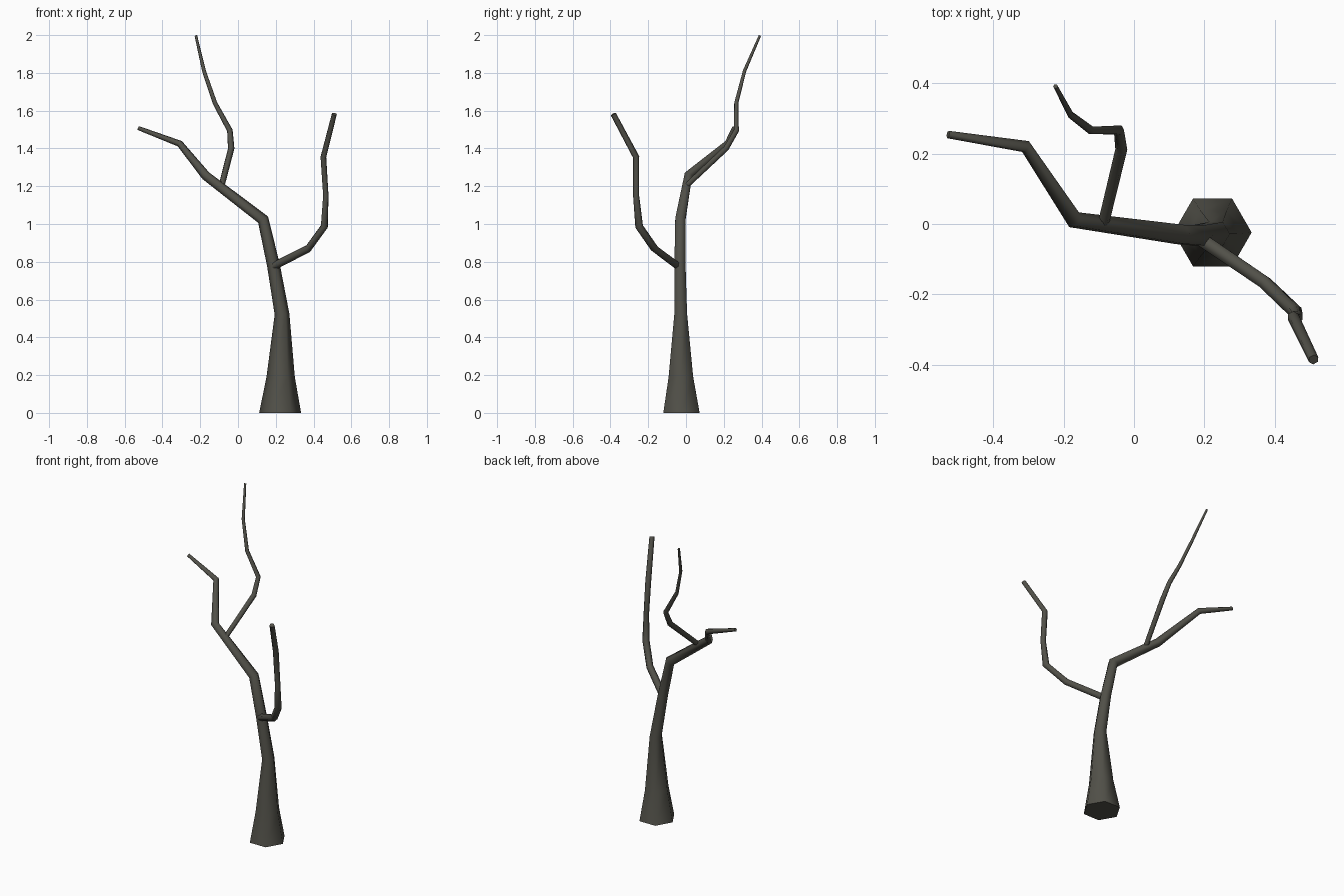
import bpy, bmesh, math
from mathutils import Vector

if "Cube" in bpy.data.objects:
    bpy.data.objects.remove(bpy.data.objects["Cube"])

bark = bpy.data.materials.new("dark_bark")
bark.diffuse_color = (0.083, 0.081, 0.066, 1)
bark.use_nodes = True
bark.node_tree.nodes["Principled BSDF"].inputs["Base Color"].default_value = bark.diffuse_color


def limb(name, path, sides=6, flat_start=False):
    """Tapered tube through (x, y, z, radius) points, capped at both ends."""
    pts = [Vector(p[:3]) for p in path]
    bm = bmesh.new()
    side = Vector((1, 0, 0))
    rings = []
    for i, p in enumerate(pts):
        d_in = (p - pts[max(i - 1, 0)]).normalized()
        d_out = (pts[min(i + 1, len(pts) - 1)] - p).normalized()
        t = (d_in + d_out).normalized()
        if i == 0 and flat_start:
            t = Vector((0, 0, 1))
        side = (side - t * side.dot(t)).normalized()
        other = t.cross(side)
        ring = []
        for k in range(sides):
            a = 2 * math.pi * k / sides
            ring.append(bm.verts.new(
                p + (side * math.cos(a) + other * math.sin(a)) * path[i][3]))
        rings.append(ring)
    for a, b in zip(rings, rings[1:]):
        for k in range(sides):
            n = (k + 1) % sides
            bm.faces.new((a[k], a[n], b[n], b[k])).smooth = True
    bm.faces.new(rings[0][::-1])
    bm.faces.new(rings[-1])
    bmesh.ops.recalc_face_normals(bm, faces=bm.faces[:])
    me = bpy.data.meshes.new(name)
    bm.to_mesh(me)
    bm.free()
    me.materials.append(bark)
    ob = bpy.data.objects.new(name, me)
    bpy.context.collection.objects.link(ob)
    return ob


# Trunk with its flared foot, bending into the left bough
limb("trunk", [
    (0.223, -0.024, 0.00, 0.111),
    (0.226, -0.027, 0.19, 0.075),
    (0.233, -0.028, 0.523, 0.039),
    (0.188, -0.032, 0.78, 0.034),
    (0.133, -0.030, 1.023, 0.031),
    (-0.170, 0.012, 1.255, 0.025),
    (-0.308, 0.220, 1.425, 0.018),
    (-0.528, 0.254, 1.508, 0.011),
], flat_start=True)

# Thin upright branch growing from the left bough
limb("upper_branch", [
    (-0.086, 0.005, 1.205, 0.016),
    (-0.036, 0.212, 1.400, 0.017),
    (-0.043, 0.267, 1.495, 0.015),
    (-0.122, 0.266, 1.640, 0.012),
    (-0.180, 0.310, 1.810, 0.010),
    (-0.223, 0.391, 1.997, 0.007),
])

# Right branch growing from the middle of the trunk
limb("right_branch", [
    (0.185, -0.040, 0.775, 0.022),
    (0.372, -0.167, 0.870, 0.021),
    (0.457, -0.248, 0.987, 0.021),
    (0.465, -0.264, 1.150, 0.016),
    (0.452, -0.264, 1.355, 0.017),
    (0.510, -0.385, 1.582, 0.015),
])
